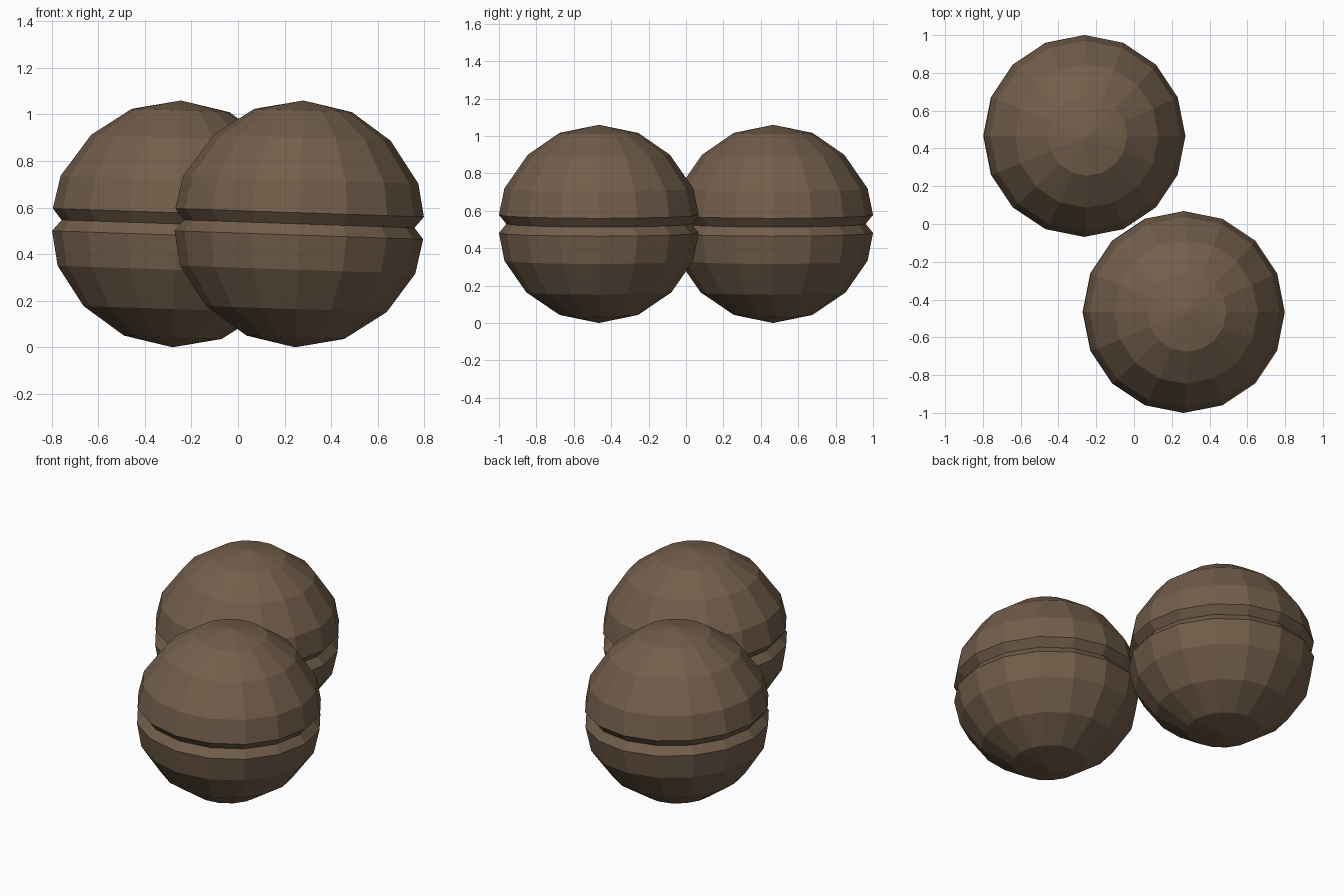
import bpy, bmesh, math
from mathutils import Matrix

if "Cube" in bpy.data.objects:
    bpy.data.objects.remove(bpy.data.objects["Cube"])

brown = bpy.data.materials.new("dark brown")
brown.diffuse_color = (0.17, 0.112, 0.07, 1)
brown.use_nodes = True
brown.node_tree.nodes["Principled BSDF"].inputs["Base Color"].default_value = brown.diffuse_color

# (radius, height from centre) with a V groove round the equator
PROFILE = [(0.21, -0.487), (0.388, -0.366), (0.505, -0.197), (0.534, -0.048),
           (0.495, 0.0), (0.534, 0.048), (0.505, 0.19), (0.38, 0.37), (0.21, 0.487)]
SIDES = 16


def grooved_ball(name, x, y):
    bm = bmesh.new()
    rings = [[bm.verts.new((r * math.cos(2 * math.pi * i / SIDES),
                            r * math.sin(2 * math.pi * i / SIDES), z))
              for i in range(SIDES)] for r, z in PROFILE]
    bottom = bm.verts.new((0, 0, -0.53))
    top = bm.verts.new((0, 0, 0.53))
    for i in range(SIDES):
        j = (i + 1) % SIDES
        bm.faces.new((bottom, rings[0][j], rings[0][i]))
        bm.faces.new((top, rings[-1][i], rings[-1][j]))
        for a, b in zip(rings, rings[1:]):
            bm.faces.new((a[i], a[j], b[j], b[i]))
    # slight lean towards +x
    bm.transform(Matrix.Translation((x, y, 0.53)) @ Matrix.Rotation(0.034, 4, 'Y'))
    mesh = bpy.data.meshes.new(name)
    bm.to_mesh(mesh)
    bm.free()
    mesh.materials.append(brown)
    bpy.context.collection.objects.link(bpy.data.objects.new(name, mesh))


# two balls, touching diagonally
grooved_ball("back_ball", -0.263, 0.466)
grooved_ball("front_ball", 0.263, -0.466)
